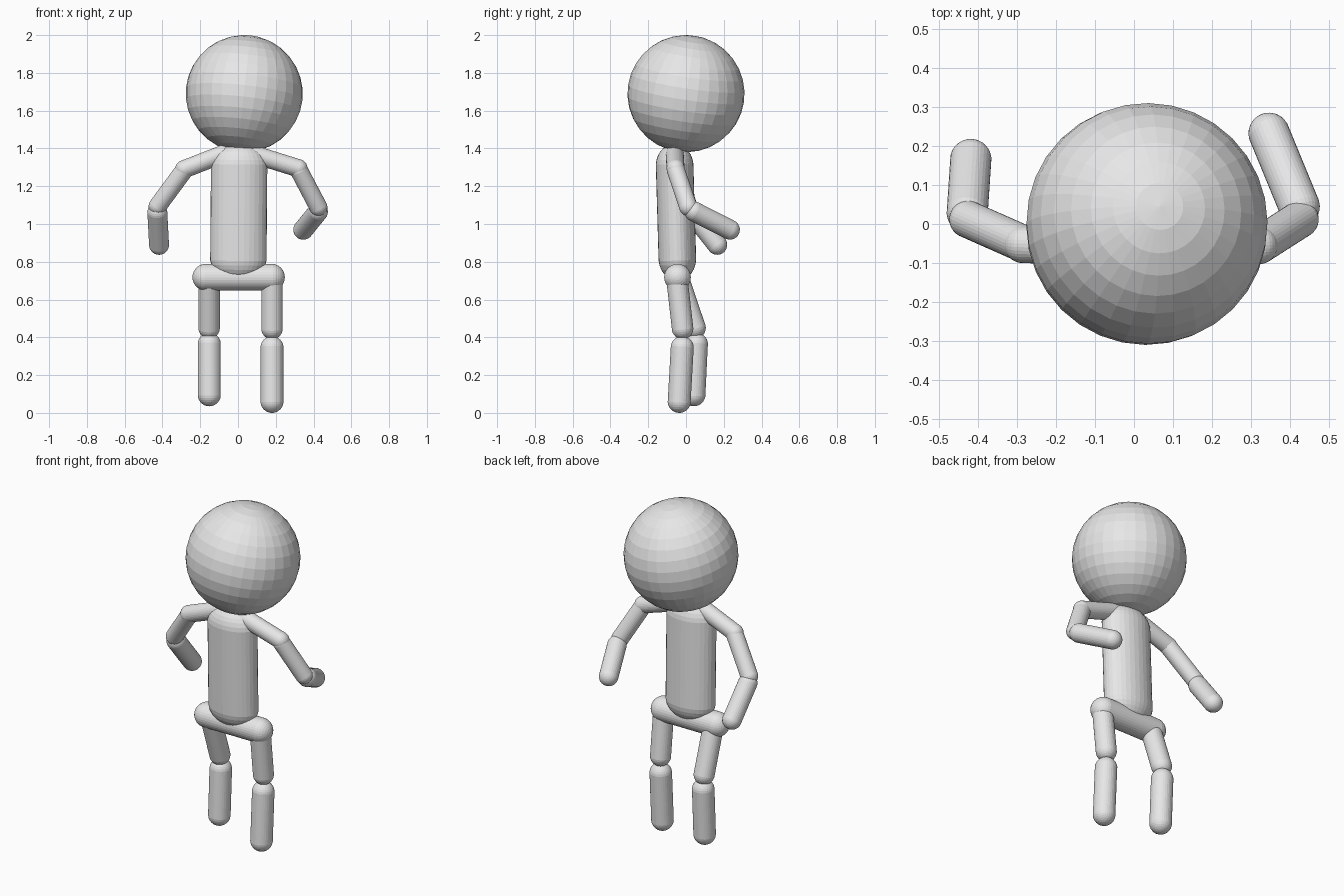
import bpy
import bmesh
from mathutils import Vector, Matrix

cube = bpy.data.objects.get("Cube")
if cube:
    bpy.data.objects.remove(cube, do_unlink=True)

# One plain grey for the whole figure
grey = bpy.data.materials.new("plain_grey")
grey.use_nodes = True
colour = (0.8, 0.8, 0.8, 1)
grey.diffuse_color = colour
grey.node_tree.nodes["Principled BSDF"].inputs["Base Color"].default_value = colour


def add_object(name, bm):
    mesh = bpy.data.meshes.new(name)
    bm.to_mesh(mesh)
    bm.free()
    mesh.materials.append(grey)
    obj = bpy.data.objects.new(name, mesh)
    bpy.context.collection.objects.link(obj)
    return obj


def capsule(name, start, end, radius, depth=None, cap=None):
    """Round-ended rod between two cap centres; depth and cap flatten it."""
    start, end = Vector(start), Vector(end)
    axis = end - start
    bm = bmesh.new()
    # An odd ring count leaves a middle band that stretches into the shaft
    bmesh.ops.create_uvsphere(bm, u_segments=32, v_segments=15, radius=1)
    for v in bm.verts:
        side = 1 if v.co.z > 0 else -1
        v.co.x *= radius
        v.co.y *= depth or radius
        v.co.z = v.co.z * (cap or radius) + side * axis.length / 2
    turn = Vector((0, 0, 1)).rotation_difference(axis).to_matrix().to_4x4()
    bm.transform(Matrix.Translation((start + end) / 2) @ turn)
    return add_object(name, bm)


def limb(names, joints, radii):
    """Chain of capsules, each given by its own start and end."""
    for name, (start, end), radius in zip(names, joints, radii):
        capsule(name, start, end, radius)


# Head, tipped slightly back and sideways
bm = bmesh.new()
bmesh.ops.create_uvsphere(bm, u_segments=32, v_segments=16, radius=0.31)
tilt = Vector((0, 0, 1)).rotation_difference(Vector((0.11, 0.15, 1)))
bm.transform(Matrix.Translation((0.033, 0, 1.69)) @ tilt.to_matrix().to_4x4())
add_object("head", bm)

# Trunk
capsule("torso", (0.002, -0.046, 0.82), (0.006, -0.06, 1.305), 0.15, 0.1, 0.12)
capsule("pelvis", (-0.17, -0.045, 0.718), (0.177, -0.045, 0.718), 0.071)

# Arms: shoulder piece, upper arm, forearm
arm_parts = ("shoulder", "upper_arm", "forearm")
arm_radii = (0.048, 0.048, 0.053)
limb(["right_" + p for p in arm_parts],
     [((-0.08, -0.06, 1.37), (-0.285, -0.052, 1.29)),
      ((-0.285, -0.05, 1.285), (-0.425, 0.012, 1.095)),
      ((-0.427, 0.03, 1.06), (-0.418, 0.165, 0.89))], arm_radii)
limb(["left_" + p for p in arm_parts],
     [((0.08, -0.06, 1.37), (0.32, -0.055, 1.295)),
      ((0.325, -0.052, 1.28), (0.425, 0.012, 1.09)),
      ((0.423, 0.045, 1.065), (0.346, 0.232, 0.97))], arm_radii)

# Legs: thigh and shin
leg_parts = ("thigh", "shin")
leg_radii = (0.057, 0.061)
limb(["right_" + p for p in leg_parts],
     [((-0.153, -0.04, 0.71), (-0.153, 0.048, 0.45)),
      ((-0.152, 0.055, 0.364), (-0.152, 0.042, 0.096))], leg_radii)
limb(["left_" + p for p in leg_parts],
     [((0.18, -0.048, 0.71), (0.18, -0.018, 0.447)),
      ((0.18, -0.02, 0.345), (0.18, -0.036, 0.061))], leg_radii)
